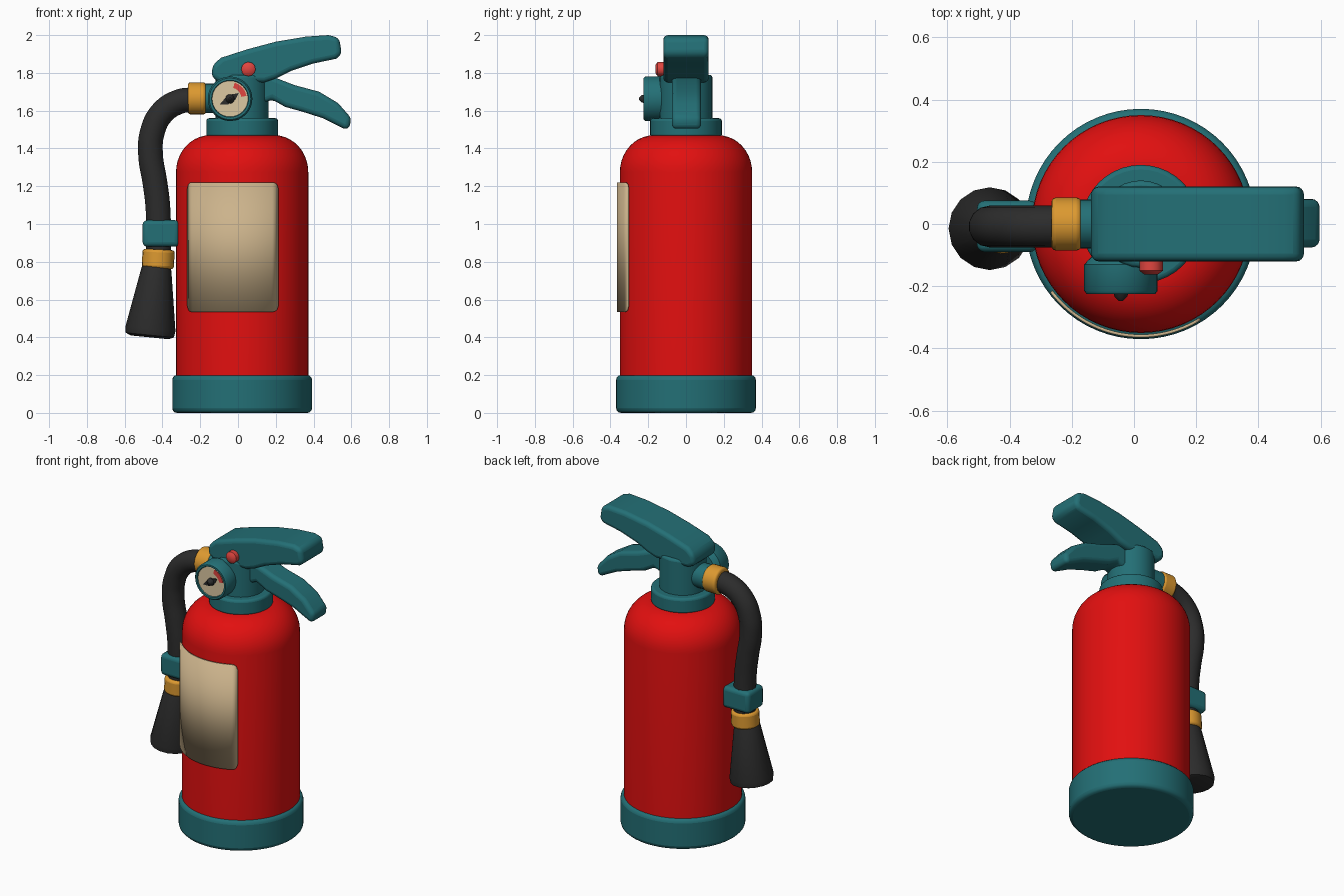
import bpy, bmesh, math
from mathutils import Vector

cube = bpy.data.objects.get("Cube")
if cube:
    bpy.data.objects.remove(cube, do_unlink=True)


def material(name, r, g, b):
    m = bpy.data.materials.new(name)
    m.use_nodes = True
    m.diffuse_color = (r, g, b, 1)
    bsdf = m.node_tree.nodes["Principled BSDF"]
    bsdf.inputs["Base Color"].default_value = (r, g, b, 1)
    bsdf.inputs["Roughness"].default_value = 0.6
    return m


red = material("tank red", 0.76, 0.005, 0.005)
teal = material("teal", 0.017, 0.16, 0.18)
cream = material("label tan", 0.6, 0.45, 0.26)
ivory = material("dial cream", 0.72, 0.58, 0.36)
black = material("rubber black", 0.025, 0.025, 0.025)
orange = material("brass orange", 0.72, 0.32, 0.03)
coral = material("pin red", 0.75, 0.06, 0.05)

CX = 0.022  # tank axis


def finish(name, bm, mat, bevel=0, segments=3, angle=40):
    """Turn a bmesh into a smooth-shaded object, with an optional bevel."""
    bmesh.ops.recalc_face_normals(bm, faces=bm.faces[:])
    mesh = bpy.data.meshes.new(name)
    bm.to_mesh(mesh)
    bm.free()
    mesh.materials.append(mat)
    ob = bpy.data.objects.new(name, mesh)
    bpy.context.collection.objects.link(ob)
    if bevel:
        mod = ob.modifiers.new("soft edges", "BEVEL")
        mod.width, mod.segments = bevel, segments
        mod.limit_method, mod.angle_limit = "ANGLE", math.radians(35)
    bpy.ops.object.select_all(action="DESELECT")
    ob.select_set(True)
    bpy.context.view_layer.objects.active = ob
    bpy.ops.object.shade_smooth_by_angle(angle=math.radians(angle))
    return ob


def lathe(name, profile, mat, at, axis=(0, 0, 1), sides=32, bevel=0):
    """Revolve (radius, height) pairs around an axis and cap both ends."""
    bm = bmesh.new()
    turn = Vector(axis).to_track_quat("Z", "Y")
    rings = []
    for r, h in profile:
        ring = []
        for i in range(sides):
            a = math.tau * i / sides
            p = Vector((r * math.cos(a), r * math.sin(a), h))
            ring.append(bm.verts.new(turn @ p + Vector(at)))
        rings.append(ring)
    for low, high in zip(rings, rings[1:]):
        for i in range(sides):
            j = (i + 1) % sides
            bm.faces.new((low[i], low[j], high[j], high[i]))
    bm.faces.new(rings[0])
    bm.faces.new(rings[-1])
    return finish(name, bm, mat, bevel)


def slab(name, outline, mat, y0, y1, bevel=0):
    """Extrude an x-z outline from y0 to y1."""
    bm = bmesh.new()
    front = [bm.verts.new((x, y0, z)) for x, z in outline]
    face = bm.faces.new(front)
    ext = bmesh.ops.extrude_face_region(bm, geom=[face])
    moved = [v for v in ext["geom"] if isinstance(v, bmesh.types.BMVert)]
    bmesh.ops.translate(bm, verts=moved, vec=(0, y1 - y0, 0))
    return finish(name, bm, mat, bevel, 4)


# Tank with rounded shoulder
shoulder = [(0.17 + 0.18 * math.cos(a), 1.275 + 0.195 * math.sin(a))
            for a in (math.pi / 2 * i / 10 for i in range(11))]
lathe("tank", [(0.35, 0.15)] + shoulder, red, (CX, 0, 0), sides=64)

# Base boot and collar
lathe("base", [(0.37, 0), (0.37, 0.2)], teal, (CX, 0, 0), sides=64, bevel=0.025)
lathe("collar", [(0.19, 1.46), (0.19, 1.56)], teal, (CX, 0, 0), sides=40, bevel=0.015)
lathe("valve_neck", [(0.14, 1.5), (0.14, 1.79)], teal, (CX, 0, 0), sides=32, bevel=0.015)

# Wrapped label with rounded corners
bm = bmesh.new()
a0, a1, radius, corner = math.radians(-53), math.radians(32), 0.36, 0.035
columns = []
for i in range(61):
    t = a0 + (a1 - a0) * i / 60
    edge = min(t - a0, a1 - t) * radius
    cut = corner - math.sqrt(max(0, corner**2 - max(0, corner - edge)**2))
    x, y = CX + radius * math.sin(t), -radius * math.cos(t)
    columns.append([bm.verts.new((x, y, z)) for z in (0.535 + cut, 1.22 - cut)])
for (a, b), (c, d) in zip(columns, columns[1:]):
    bm.faces.new((a, c, d, b))
label = finish("label", bm, cream)
solid = label.modifiers.new("thickness", "SOLIDIFY")
solid.thickness, solid.offset = 0.0098, 0

# Squeeze levers
slab("upper_lever", [
    (-0.1, 1.75), (-0.14, 1.78), (-0.135, 1.84), (-0.09, 1.88), (0.05, 1.925), (0.2, 1.965),
    (0.36, 1.992), (0.48, 2.0), (0.535, 1.985), (0.55, 1.9), (0.52, 1.875),
    (0.4, 1.85), (0.28, 1.81), (0.2, 1.77), (0.14, 1.75)], teal, -0.12, 0.12, 0.03)
slab("lower_lever", [
    (0.04, 1.6), (0.04, 1.77), (0.17, 1.785), (0.3, 1.735), (0.43, 1.7), (0.53, 1.64),
    (0.6, 1.56), (0.588, 1.5), (0.56, 1.505), (0.45, 1.56), (0.34, 1.595),
    (0.25, 1.62), (0.18, 1.66)], teal, -0.075, 0.08, 0.025)

# Safety pin
lathe("safety_pin", [(0.038, 0), (0.038, 0.05), (0.022, 0.062)], coral,
      (0.055, -0.1, 1.82), (0, -1, 0), 12)

# Pressure gauge
GX, GZ = -0.042, 1.663
lathe("gauge_housing", [(0.09, 0), (0.118, 0.03), (0.118, 0.115), (0.11, 0.125),
      (0.098, 0.125), (0.094, 0.113)], teal, (GX, -0.1, GZ), (0, -1, 0), 32)
lathe("gauge_dial", [(0.095, 0), (0.095, 0.006)], ivory, (GX, -0.211, GZ), (0, -1, 0))
arc = [math.radians(10 + 8 * i) for i in range(9)]
zone = [(GX + r * math.cos(a), GZ + r * math.sin(a))
        for r, angles in ((0.088, arc), (0.06, arc[::-1])) for a in angles]
slab("gauge_red_zone", zone, coral, -0.22, -0.214)
slab("gauge_needle", [(GX + x, GZ + z) for x, z in (
    (-0.055, -0.03), (-0.01, -0.03), (0.028, -0.005), (0.045, 0.03),
    (0.0, 0.022), (-0.025, 0.005))], black, -0.223, -0.214)
lathe("gauge_hub", [(0.026, 0), (0.02, 0.02), (0.006, 0.034)], black,
      (GX, -0.214, GZ), (0, -1, 0), 10)

# Hose outlet and hose
lathe("outlet_stub", [(0.078, 0), (0.078, 0.13)], teal, (-0.19, 0, 1.665), (1, 0, 0), 24)
lathe("hose_coupling", [(0.085, 0), (0.085, 0.095)], orange,
      (-0.265, 0, 1.665), (1, 0, 0), 24, 0.014)
curve = bpy.data.curves.new("hose_path", "CURVE")
curve.dimensions = "3D"
curve.bevel_depth, curve.bevel_resolution = 0.067, 5
curve.resolution_u, curve.use_fill_caps = 10, True
path = [(-0.22, 1.658), (-0.31, 1.648), (-0.405, 1.585), (-0.455, 1.48),
        (-0.463, 1.37), (-0.44, 1.22), (-0.425, 1.1), (-0.42, 0.84)]
spline = curve.splines.new("BEZIER")
spline.bezier_points.add(len(path) - 1)
for point, (x, z) in zip(spline.bezier_points, path):
    point.co = (x, -0.008, z)
    point.handle_left_type = point.handle_right_type = "AUTO"
hose = bpy.data.objects.new("hose", curve)
curve.materials.append(black)
bpy.context.collection.objects.link(hose)

# Hose clip, nozzle ring and horn
slab("hose_clip", [(-0.505, 0.88), (-0.31, 0.88), (-0.31, 1.02), (-0.505, 1.02)],
     teal, -0.09, 0.075, 0.025)
lathe("nozzle_ring", [(0.085, 0), (0.085, 0.1)], orange, (-0.425, -0.01, 0.765),
      (0.05, 0, 1), 20, 0.015)
lathe("nozzle_horn", [(0.1, 0), (0.128, 0.012), (0.133, 0.045), (0.08, 0.36), (0.07, 0.39)],
      black, (-0.468, -0.015, 0.4), (0.1, 0, 1), 16)
